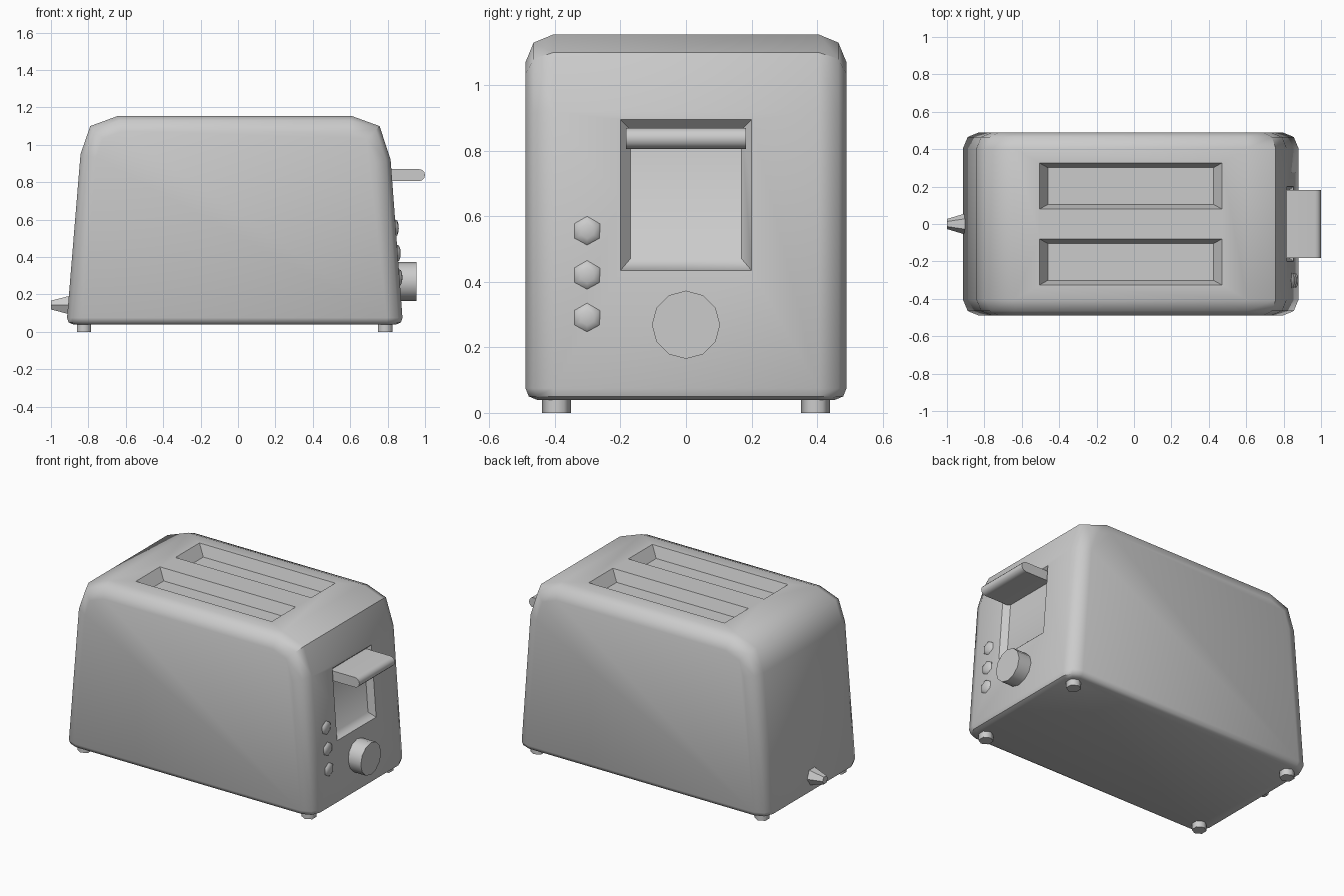
import bpy, bmesh, math
from mathutils import Matrix

if "Cube" in bpy.data.objects:
    bpy.data.objects.remove(bpy.data.objects["Cube"])

grey = bpy.data.materials.new("light_grey")
grey.use_nodes = True
grey.diffuse_color = (0.6, 0.6, 0.6, 1)
grey.node_tree.nodes["Principled BSDF"].inputs["Base Color"].default_value = (0.6, 0.6, 0.6, 1)


def make(name, bm):
    bmesh.ops.recalc_face_normals(bm, faces=bm.faces)
    mesh = bpy.data.meshes.new(name)
    bm.to_mesh(mesh)
    bm.free()
    mesh.materials.append(grey)
    ob = bpy.data.objects.new(name, mesh)
    bpy.context.collection.objects.link(ob)
    return ob


def smooth(ob, degrees):
    bpy.ops.object.select_all(action='DESELECT')
    ob.select_set(True)
    bpy.context.view_layer.objects.active = ob
    bpy.ops.object.shade_smooth_by_angle(angle=math.radians(degrees))


def loft(name, loops):
    """Closed solid through equal-length point loops."""
    bm = bmesh.new()
    rings = [[bm.verts.new(p) for p in loop] for loop in loops]
    for a, b in zip(rings, rings[1:]):
        for i in range(len(a)):
            j = (i + 1) % len(a)
            bm.faces.new((a[i], a[j], b[j], b[i]))
    bm.faces.new(rings[0][::-1])
    bm.faces.new(rings[-1])
    return make(name, bm)


def cylinder(name, sides, r1, r2, depth, matrix):
    bm = bmesh.new()
    bmesh.ops.create_cone(bm, cap_ends=True, segments=sides, radius1=r1,
                          radius2=r2, depth=depth, matrix=matrix)
    return make(name, bm)


def panel_x(z):
    """x of the sloping control panel at height z."""
    return 0.882 - 0.075 * (z - 0.04)


def rect(y0, y1, z0, z1, out):
    return [(panel_x(z) + out, y, z) for y, z in ((y0, z0), (y1, z0), (y1, z1), (y0, z1))]


# Body: tapered side profile, rounded along the front and back rims, then the base
profile = [(-0.917, 0.04), (0.882, 0.04), (panel_x(0.92), 0.92), (0.757, 1.10),
           (0.605, 1.155), (-0.64, 1.155), (-0.79, 1.10), (-0.842, 0.95)]
body = loft("body", [[(x, y, z) for x, z in profile] for y in (-0.49, 0.49)])
bm = bmesh.new()
bm.from_mesh(body.data)
rims = [e for e in bm.edges if abs(e.verts[0].co.y - e.verts[1].co.y) < 0.01
        and max(v.co.z for v in e.verts) > 0.05]
bmesh.ops.bevel(bm, geom=rims, offset=0.085, segments=2, profile=0.5, affect='EDGES')
base = [e for e in bm.edges if max(v.co.z for v in e.verts) < 0.045
        and len({f.normal.z < -0.9 for f in e.link_faces}) == 2]
bmesh.ops.bevel(bm, geom=base, offset=0.035, segments=2, profile=0.5, affect='EDGES')
bmesh.ops.recalc_face_normals(bm, faces=bm.faces)
bm.to_mesh(body.data)
bm.free()


# Bread slots and lever recess, cut with tapered blocks
def slot_loop(y, inset, z):
    x0, x1, h = -0.505 + inset * 1.8, 0.47 - inset * 1.8, 0.123 - inset
    return [(x0, y - h, z), (x1, y - h, z), (x1, y + h, z), (x0, y + h, z)]


cutters = [loft("slot_cutter", [slot_loop(y, 0.025, 1.085), slot_loop(y, 0, 1.155),
                                slot_loop(y, 0, 1.3)]) for y in (-0.203, 0.203)]
cutters.append(loft("recess_cutter", [rect(-0.17, 0.17, 0.47, 0.865, -0.035),
                                      rect(-0.2, 0.2, 0.435, 0.895, 0),
                                      rect(-0.2, 0.2, 0.435, 0.895, 0.2)]))
bpy.context.view_layer.objects.active = body
for cutter in cutters:
    cutter.hide_render = True
    cut = body.modifiers.new("cut", 'BOOLEAN')
    cut.operation = 'DIFFERENCE'
    cut.solver = 'EXACT'
    cut.object = cutter
    bpy.ops.object.modifier_apply(modifier=cut.name)
    bpy.data.objects.remove(cutter)
smooth(body, 47)

# Lever with a rounded grip edge
arc = [(0.968 + 0.032 * math.cos(a), 0.838 + 0.032 * math.sin(a))
       for a in (math.radians(d) for d in range(-90, 91, 30))]
lever_profile = [(0.775, 0.87), (0.775, 0.806)] + arc
lever = loft("lever", [[(x, y, z) for x, z in lever_profile] for y in (-0.183, 0.183)])
smooth(lever, 40)

# Dial
along_x = Matrix.Rotation(math.radians(90), 4, 'Y')
dial = cylinder("dial", 12, 0.104, 0.104, 0.115,
                Matrix.Translation((0.8975, 0, 0.269)) @ along_x)
smooth(dial, 40)

# Domed six-sided buttons
for i, z in enumerate((0.29, 0.42, 0.555)):
    bm = bmesh.new()
    squash = Matrix.Diagonal((1, 1, 0.36, 1))
    quarter = Matrix.Rotation(math.radians(90), 4, 'Z')
    bmesh.ops.create_uvsphere(bm, u_segments=6, v_segments=6, radius=0.045,
                              matrix=Matrix.Translation((panel_x(z), -0.302, z))
                              @ along_x @ quarter @ squash)
    smooth(make(f"button_{i + 1}", bm), 60)

# Cord socket on the opposite end
cylinder("cord_socket", 6, 0.06, 0.027, 0.11,
         Matrix.Translation((-0.945, 0, 0.143)) @ Matrix.Rotation(math.radians(-90), 4, 'Y'))

# Feet
for side, x in (("right", -0.824), ("left", 0.787)):
    for end, y in (("front", -0.395), ("back", 0.395)):
        foot = cylinder(f"{end}_{side}_foot", 6, 0.044, 0.044, 0.05,
                        Matrix.Translation((x, y, 0.025)))
        smooth(foot, 61)
